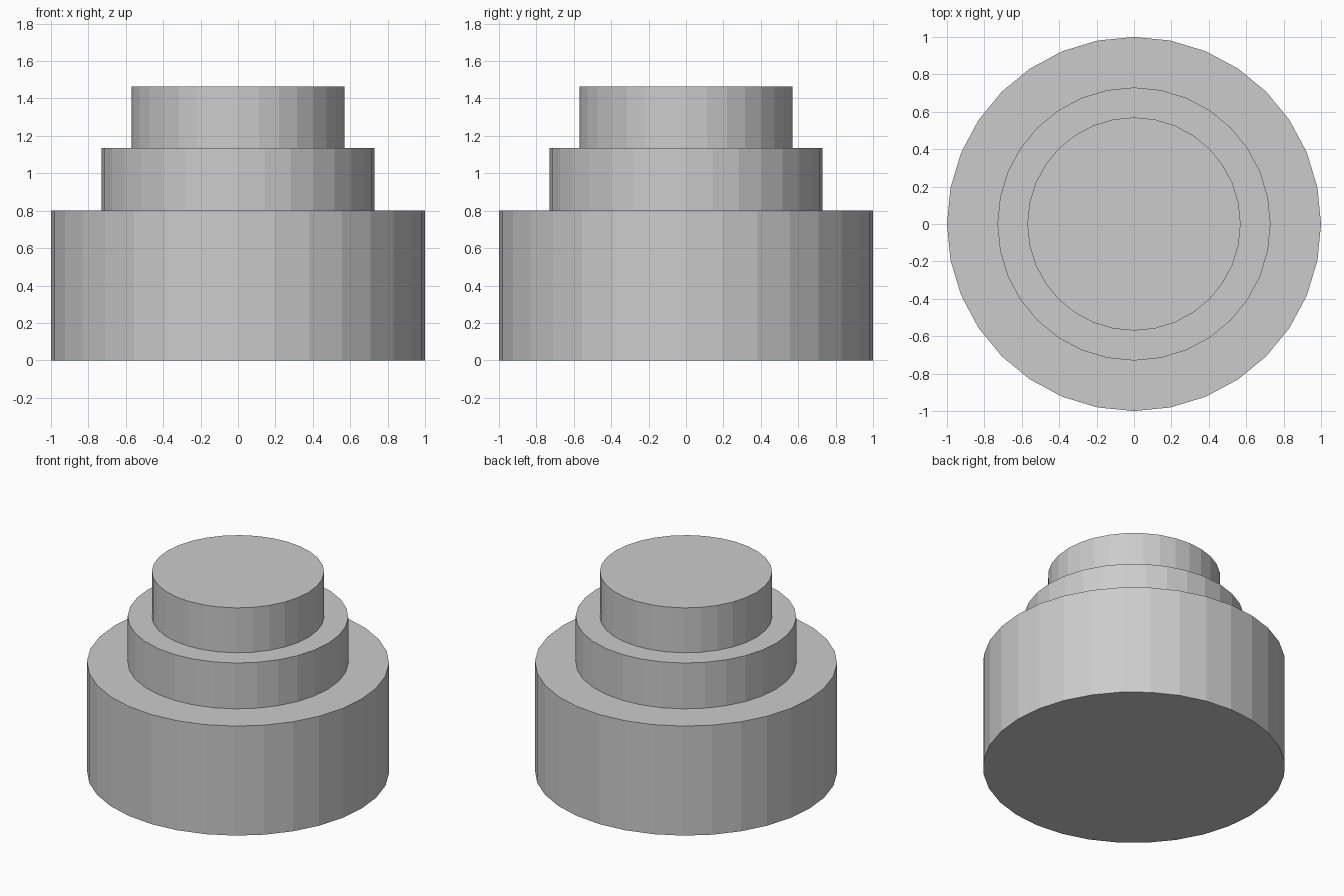
import bpy
import bmesh
from math import cos, sin, tau

if "Cube" in bpy.data.objects:
    bpy.data.objects.remove(bpy.data.objects["Cube"])

SIDES = 32
# (radius, height) outline of the three tiers, bottom to top
PROFILE = [(1.0, 0.0), (1.0, 0.8), (0.73, 0.8), (0.73, 1.135),
           (0.57, 1.135), (0.57, 1.463)]

bm = bmesh.new()

# One ring of vertices per outline point
rings = [[bm.verts.new((r * cos(tau * i / SIDES), r * sin(tau * i / SIDES), z))
          for i in range(SIDES)] for r, z in PROFILE]

# Walls and ledges
for low, high in zip(rings, rings[1:]):
    for i in range(SIDES):
        j = (i + 1) % SIDES
        bm.faces.new((low[i], low[j], high[j], high[i]))

# Bottom and top caps
bm.faces.new(rings[0][::-1])
bm.faces.new(rings[-1])

mesh = bpy.data.meshes.new("stepped_cylinder")
bm.to_mesh(mesh)
bm.free()
bpy.context.collection.objects.link(bpy.data.objects.new("stepped_cylinder", mesh))
